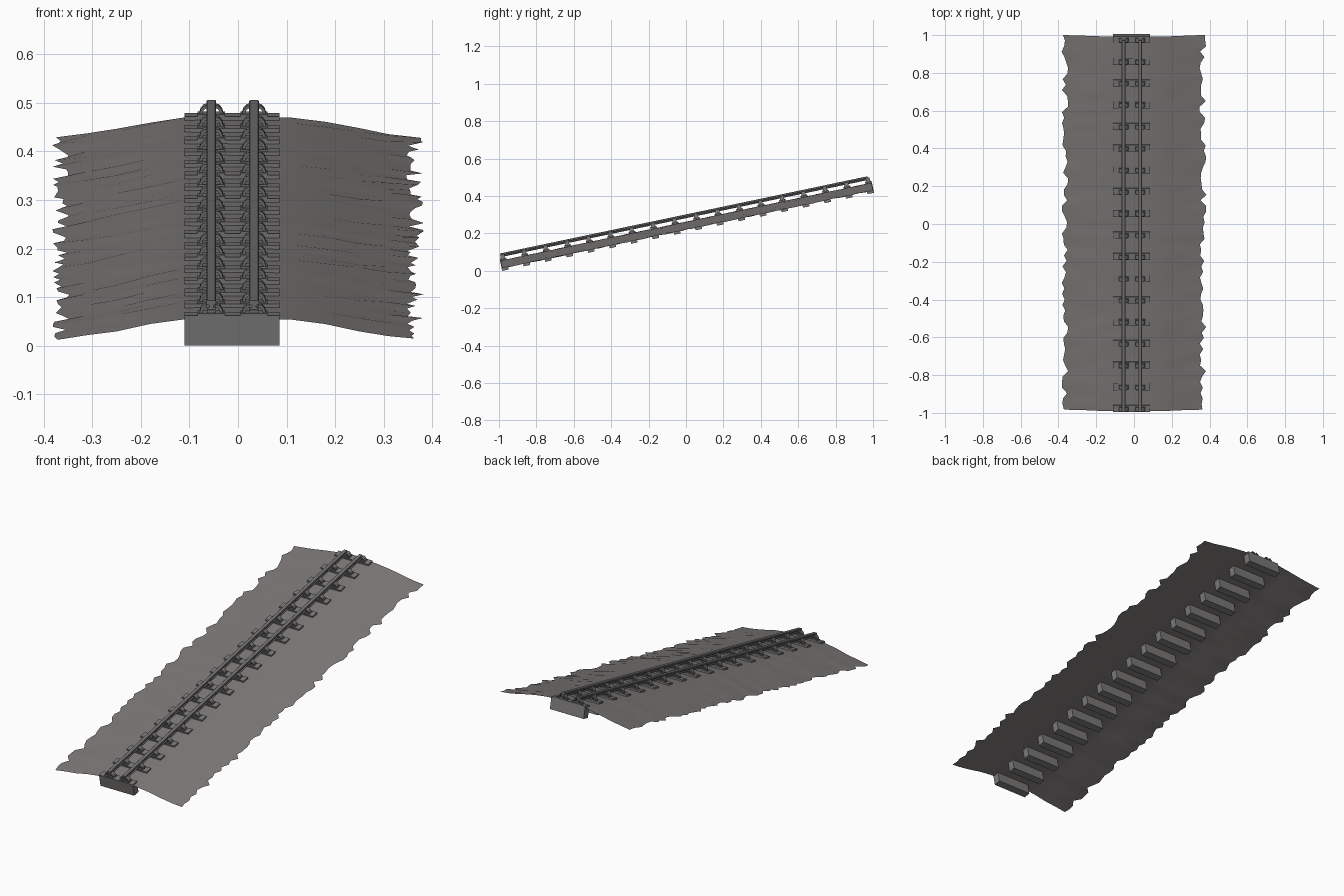
import bpy, bmesh, math, random
from mathutils import Vector

if "Cube" in bpy.data.objects:
    bpy.data.objects.remove(bpy.data.objects["Cube"])

random.seed(7)
SLOPE = math.atan(0.210)      # gradient of the whole track
LIFT = 0.2625                 # height of the ballast crown at the middle
SLEEPERS, PITCH = 18, 0.1174
RAILS_X = (-0.055, 0.033)
MID_X = -0.012


def material(name, rgb):
    m = bpy.data.materials.new(name)
    m.diffuse_color = (*rgb, 1)
    m.use_nodes = True
    m.node_tree.nodes["Principled BSDF"].inputs["Base Color"].default_value = m.diffuse_color
    return m


STONE = material("ballast grey", (0.205, 0.193, 0.188))
CONCRETE = material("sleeper grey", (0.195, 0.190, 0.187))
STEEL = material("rail grey", (0.175, 0.170, 0.168))


def finish(name, bm, mat, smooth=None):
    """Turn a bmesh modelled on the level into a part lying on the slope."""
    bmesh.ops.recalc_face_normals(bm, faces=bm.faces)
    me = bpy.data.meshes.new(name)
    bm.to_mesh(me)
    bm.free()
    me.materials.append(mat)
    ob = bpy.data.objects.new(name, me)
    bpy.context.collection.objects.link(ob)
    ob.rotation_euler.x = SLOPE
    ob.location.z = LIFT
    if smooth:
        bpy.context.view_layer.objects.active = ob
        ob.select_set(True)
        bpy.ops.object.shade_smooth_by_angle(angle=math.radians(smooth))
        ob.select_set(False)
    return ob


def prism(bm, profile, y0, y1, dx=0.0):
    """Extrude an x-z profile along the track."""
    face = bm.faces.new([bm.verts.new((x + dx, y0, z)) for x, z in profile])
    ext = bmesh.ops.extrude_face_region(bm, geom=[face])["geom"]
    bmesh.ops.translate(bm, vec=Vector((0, y1 - y0, 0)),
                        verts=[v for v in ext if isinstance(v, bmesh.types.BMVert)])


def rect(x0, x1, z0, z1):
    return [(x0, z0), (x1, z0), (x1, z1), (x0, z1)]


def mirrored(half):
    return half + [(-x, z) for x, z in reversed(half)]


# Ballast: thin sheet with flat crown, sloping shoulders and ragged edges
columns = [(-0.365, -0.042), (-0.31, -0.034), (-0.25, -0.024), (-0.18, -0.010),
           (-0.11, 0.0), (-0.05, 0.0), (0.03, 0.0), (0.11, 0.0),
           (0.18, -0.010), (0.25, -0.024), (0.31, -0.034), (0.365, -0.042)]
bm = bmesh.new()
ROWS = 68
grid = []
for r in range(ROWS + 1):
    y = -1.013 + 2.026 * r / ROWS
    row = []
    for i, (x, z) in enumerate(columns):
        if i in (0, len(columns) - 1):
            x += random.uniform(-0.018, 0.018)
        rough = 0.002 if abs(x) > 0.12 else 0.001
        row.append(bm.verts.new((x, y, z + random.uniform(-rough, rough))))
    grid.append(row)
for a, b in zip(grid, grid[1:]):
    for i in range(len(columns) - 1):
        bm.faces.new((a[i], a[i + 1], b[i + 1], b[i]))
ballast = finish("ballast", bm, STONE, 40)

# Sleepers
stations = [(i - (SLEEPERS - 1) / 2) * PITCH for i in range(SLEEPERS)]
bm = bmesh.new()
for y in stations:
    prism(bm, rect(MID_X - 0.098, MID_X + 0.098, -0.055, 0.008), y - 0.018, y + 0.018)
finish("sleepers", bm, CONCRETE)

# Rail chairs: base plate, seat block and a curved jaw on each side
jaw = [(0.009, 0.030), (0.016, 0.028), (0.022, 0.021), (0.025, 0.011),
       (0.019, 0.011), (0.017, 0.018), (0.013, 0.0225), (0.009, 0.024)]
bm = bmesh.new()
for y in stations:
    for rx in RAILS_X:
        prism(bm, rect(-0.028, 0.028, 0.007, 0.012), y - 0.015, y + 0.015, rx)
        prism(bm, rect(-0.009, 0.009, 0.011, 0.019), y - 0.011, y + 0.011, rx)
        for side in (1, -1):
            prism(bm, [(side * x, z) for x, z in jaw], y - 0.011, y + 0.011, rx)
finish("rail_chairs", bm, STEEL)

# Rails: double-headed section with a narrow web
section = mirrored([(0.008, 0.0185), (0.009, 0.022), (0.004, 0.0245), (0.004, 0.028),
                    (0.010, 0.030), (0.010, 0.037), (0.008, 0.0385)])
for rx, side in zip(RAILS_X, ("left", "right")):
    bm = bmesh.new()
    prism(bm, section, -1.008, 1.0, rx)
    finish(side + "_rail", bm, STEEL)
